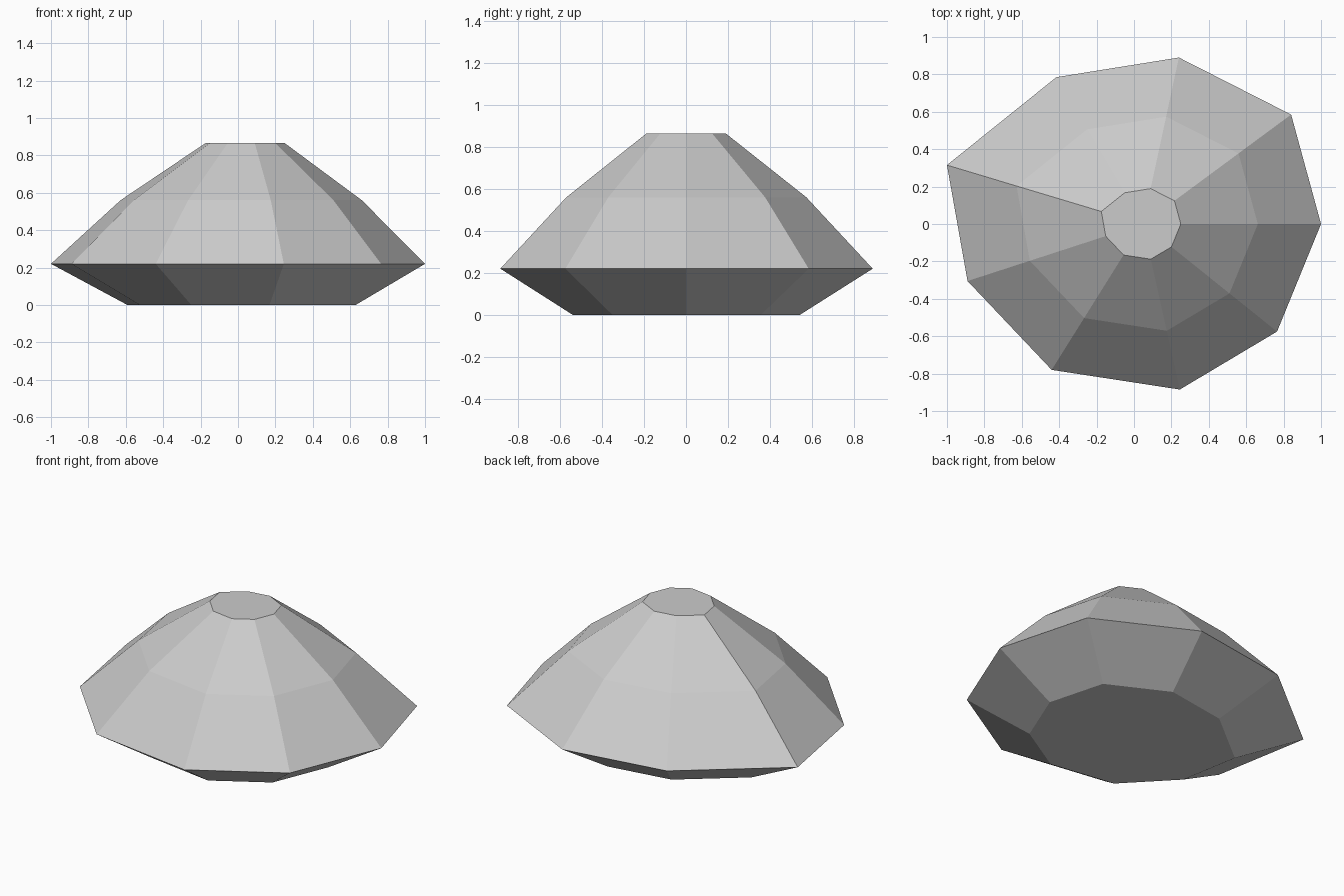
import bpy
import bmesh

if "Cube" in bpy.data.objects:
    bpy.data.objects.remove(bpy.data.objects["Cube"])

# Irregular nine-sided outline at the widest level
outline = [(1.0, 0.0), (0.84, 0.585), (0.24, 0.89), (-0.415, 0.785), (-1.0, 0.315),
           (-0.89, -0.305), (-0.44, -0.78), (0.245, -0.885), (0.765, -0.575)]
centre_x = 0.048

# Levels: (height, scale of the outline about its centre)
levels = [(0.0, 0.61), (0.22, 1.0), (0.56, 0.645), (0.865, 0.2125)]

stone = bpy.data.materials.new("light_grey_stone")
stone.diffuse_color = (0.6, 0.6, 0.6, 1.0)
stone.use_nodes = True
stone.node_tree.nodes["Principled BSDF"].inputs["Base Color"].default_value = stone.diffuse_color

# Stack the scaled rings and bridge them with flat facets
bm = bmesh.new()
rings = [[bm.verts.new((centre_x + (x - centre_x) * s, y * s, z)) for x, y in outline]
         for z, s in levels]
n = len(outline)
for low, high in zip(rings, rings[1:]):
    for i in range(n):
        j = (i + 1) % n
        bm.faces.new((low[i], low[j], high[j], high[i]))

# Flat underside and flat top
bm.faces.new(rings[0][::-1])
bm.faces.new(rings[-1])
bmesh.ops.recalc_face_normals(bm, faces=bm.faces)

mesh = bpy.data.meshes.new("faceted_rock")
bm.to_mesh(mesh)
bm.free()
mesh.materials.append(stone)
rock = bpy.data.objects.new("faceted_rock", mesh)
bpy.context.collection.objects.link(rock)
